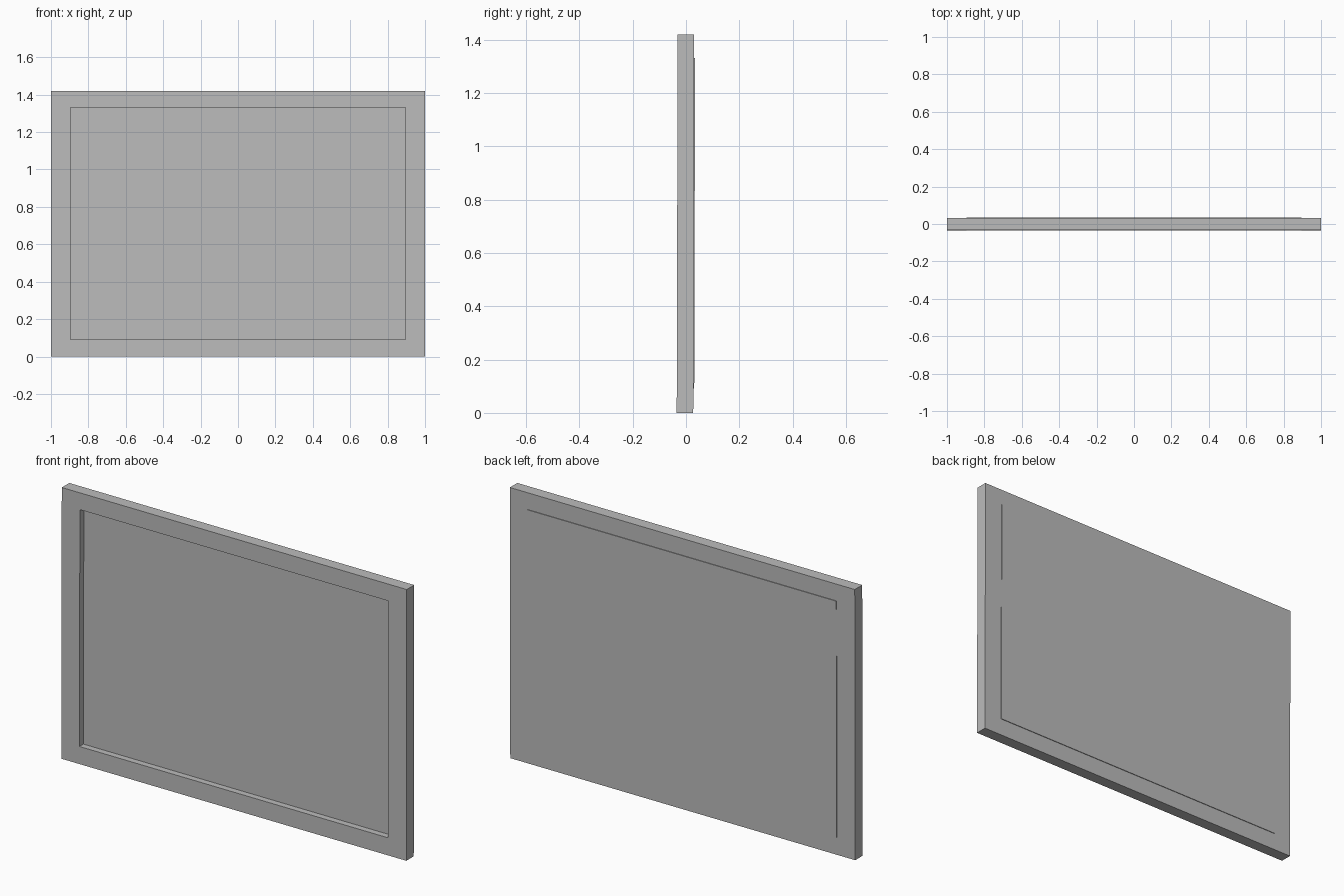
import bpy, bmesh

if "Cube" in bpy.data.objects:
    bpy.data.objects.remove(bpy.data.objects["Cube"])

W, H = 1.0, 1.42            # half width, height
IX, Z0, Z1 = 0.895, 0.092, 1.332   # opening
FRONT, BACK = -0.033, 0.029
LEAN = 0.0026               # very slight backward lean

grey = bpy.data.materials.new("grey")
grey.diffuse_color = (0.5, 0.5, 0.5, 1)
grey.use_nodes = True
grey.node_tree.nodes["Principled BSDF"].inputs["Base Color"].default_value = grey.diffuse_color


def prism(name, outline, y0, y1):
    """Extrude an (x, z) outline between two depths, with the slight lean."""
    bm = bmesh.new()
    rows = [[bm.verts.new((x, y + LEAN * (z - H / 2), z)) for x, z in outline]
            for y in (y0, y1)]
    n = len(outline)
    bm.faces.new(rows[0])
    bm.faces.new(rows[1][::-1])
    for i in range(n):
        j = (i + 1) % n
        bm.faces.new((rows[0][i], rows[1][i], rows[1][j], rows[0][j]))
    bmesh.ops.recalc_face_normals(bm, faces=bm.faces)
    me = bpy.data.meshes.new(name)
    bm.to_mesh(me)
    bm.free()
    me.materials.append(grey)
    ob = bpy.data.objects.new(name, me)
    bpy.context.collection.objects.link(ob)
    return ob


# Four mitred frame rails
outer = [(-W, 0), (W, 0), (W, H), (-W, H)]
inner = [(-IX, Z0), (IX, Z0), (IX, Z1), (-IX, Z1)]
for i, side in enumerate(("bottom", "right", "top", "left")):
    j = (i + 1) % 4
    prism(side + "_rail", [outer[i], outer[j], inner[j], inner[i]], FRONT, BACK)

# Recessed panel, just proud of the frame at the back
prism("panel", inner, 0.0, 0.0325)
